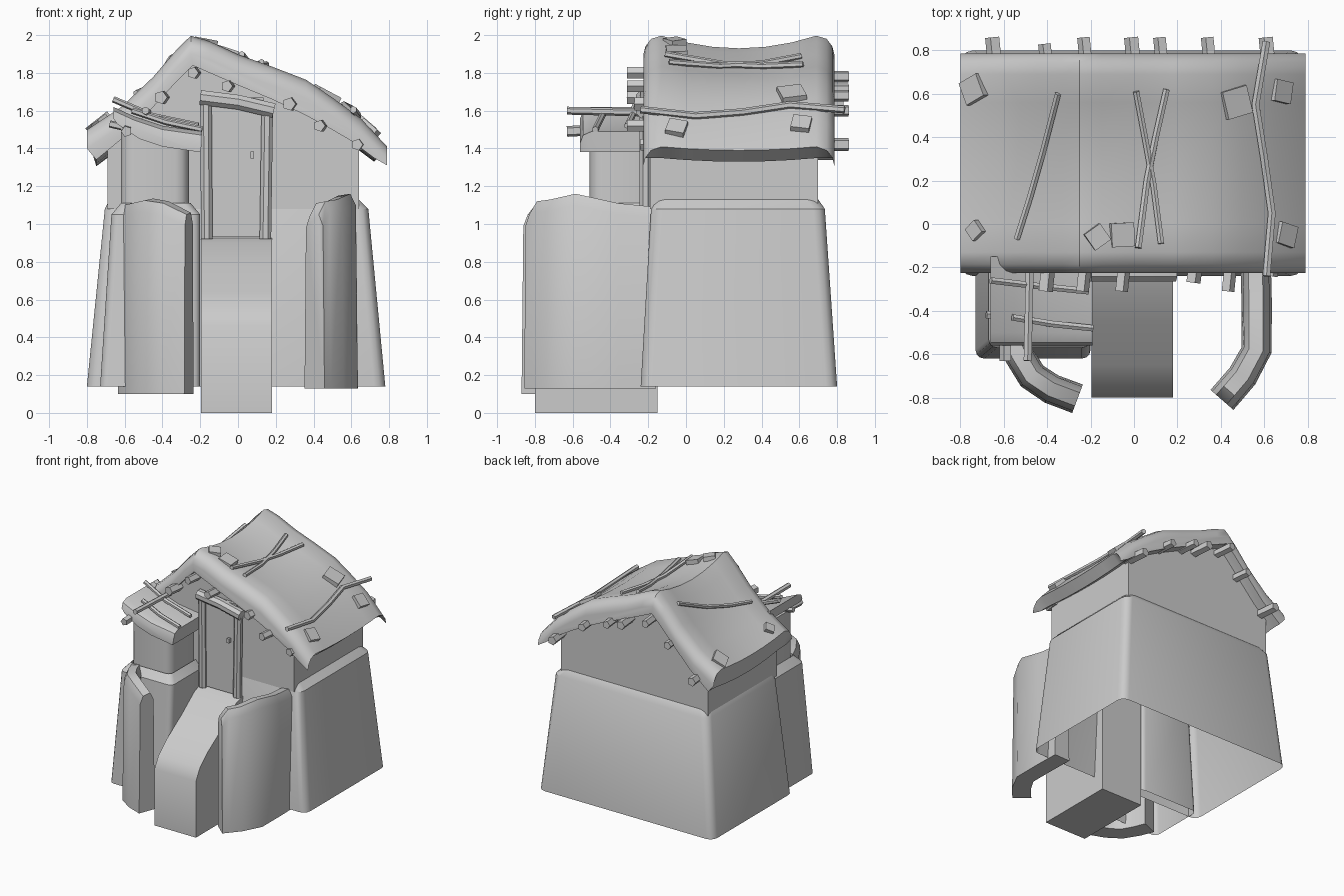
import bpy, bmesh, math
from mathutils import Vector, Matrix


def loft(name, rings, cap=True, angle=35):
    """Skin a list of equal closed rings into one object."""
    bm = bmesh.new()
    vs = [[bm.verts.new(p) for p in r] for r in rings]
    n = len(vs[0])
    for a, b in zip(vs, vs[1:]):
        for i in range(n):
            j = (i + 1) % n
            bm.faces.new((a[i], a[j], b[j], b[i]))
    if cap:
        bm.faces.new(vs[0][::-1])
        bm.faces.new(vs[-1])
    bmesh.ops.recalc_face_normals(bm, faces=bm.faces)
    me = bpy.data.meshes.new(name)
    bm.to_mesh(me)
    bm.free()
    ob = bpy.data.objects.new(name, me)
    bpy.context.collection.objects.link(ob)
    bpy.ops.object.select_all(action='DESELECT')
    ob.select_set(True)
    bpy.context.view_layer.objects.active = ob
    bpy.ops.object.shade_smooth_by_angle(angle=math.radians(angle))
    return ob


def rounded_rect(x0, x1, y0, y1, z, r=0.06, seg=3):
    pts = []
    for cx, cy, a0 in ((x1 - r, y1 - r, 0), (x0 + r, y1 - r, 90),
                       (x0 + r, y0 + r, 180), (x1 - r, y0 + r, 270)):
        for k in range(seg + 1):
            a = math.radians(a0 + 90 * k / seg)
            pts.append((cx + r * math.cos(a), cy + r * math.sin(a), z))
    return pts


def log(name, path, r, sides=6, taper=1.0):
    """Round stick along a path."""
    path = [Vector(p) for p in path]
    rings = []
    for i, p in enumerate(path):
        t = (path[min(i + 1, len(path) - 1)] - path[max(i - 1, 0)]).normalized()
        u = t.cross(Vector((0, 0, 1)) if abs(t.z) < 0.9 else Vector((0, 1, 0))).normalized()
        v = t.cross(u)
        rr = r * (1 + (taper - 1) * i / (len(path) - 1))
        rings.append([p + (u * math.cos(a) + v * math.sin(a)) * rr
                      for a in (math.tau * (k + 0.5) / sides for k in range(sides))])
    return loft(name, rings)


def box(name, center, size, rot=None):
    x, y, z = (s / 2 for s in size)
    m = Matrix.Translation(center) @ (rot or Matrix.Identity(4))
    return loft(name, [[m @ Vector(p) for p in
                ((-x, -y, h), (x, -y, h), (x, y, h), (-x, y, h))] for h in (-z, z)])


# Stone base and upper walls with gables
loft("stone_base", [rounded_rect(-0.80, 0.78, -0.24, 0.80, 0.14),
                    rounded_rect(-0.705, 0.69, -0.185, 0.735, 1.08),
                    rounded_rect(-0.68, 0.64, -0.17, 0.70, 1.13)], cap=False)
GABLE = [(-0.69, 1.08), (-0.69, 1.46), (-0.25, 1.89), (0.2, 1.72), (0.64, 1.47), (0.64, 1.08)]
loft("upper_walls", [[(x, y, z) for x, z in GABLE] for y in (-0.19, 0.70)])

# Bay on the left of the door
loft("bay_base", [rounded_rect(-0.73, -0.2, -0.62, -0.15, 0.14, 0.04),
                  rounded_rect(-0.67, -0.2, -0.57, -0.15, 1.05, 0.04),
                  rounded_rect(-0.62, -0.25, -0.52, -0.15, 1.11, 0.04)], cap=False)
loft("bay_wall", [rounded_rect(-0.62, -0.26, -0.51, -0.15, z, 0.07) for z in (1.09, 1.5)])

# Sagging main roof
TOP = [(-0.80, 1.50), (-0.62, 1.62), (-0.45, 1.78), (-0.33, 1.92), (-0.25, 2.0), (-0.15, 1.97),
       (0.0, 1.90), (0.18, 1.835), (0.36, 1.765), (0.5, 1.67), (0.65, 1.56), (0.79, 1.41)]
BOTTOM = [(0.72, 1.35), (0.6, 1.44), (0.48, 1.51), (0.35, 1.58), (0.18, 1.66), (0.0, 1.735),
          (-0.15, 1.80), (-0.24, 1.84), (-0.32, 1.76), (-0.43, 1.64), (-0.58, 1.48), (-0.75, 1.34)]


def sag(x, y):
    s = max(0, 1 - ((y - 0.28) / 0.42) ** 2)
    return s * (0.02 + 0.05 * max(0, 1 - abs(x + 0.25) / 0.7))


def roof_z(x, y):
    for (x0, z0), (x1, z1) in zip(TOP, TOP[1:]):
        if x <= x1:
            break
    return z0 + (z1 - z0) * (x - x0) / (x1 - x0) - sag(x, y)


STATIONS = [(-0.225, 0.10), (-0.215, 0.06), (-0.185, 0.02), (-0.13, 0), (0.0, 0), (0.14, 0), (0.28, 0),
            (0.42, 0), (0.56, 0), (0.69, 0), (0.745, 0.02), (0.775, 0.06), (0.785, 0.10)]
loft("main_roof", [[(x, y, z - sag(x, y) - d) for x, z in TOP] +
                   [(x, y, z - sag(x, y)) for x, z in BOTTOM] for y, d in STATIONS], angle=40)

# Bay roof sloping down to the door
BAY_TOP = [(-0.66, 1.62), (-0.55, 1.57), (-0.4, 1.52), (-0.19, 1.49)]
BAY_BOTTOM = [(-0.20, 1.38), (-0.40, 1.41), (-0.52, 1.45), (-0.64, 1.53)]
loft("bay_roof", [[(x, y, z - d) for x, z in BAY_TOP] + [(x, y, z) for x, z in BAY_BOTTOM]
                  for y, d in ((-0.56, 0.06), (-0.545, 0.02), (-0.5, 0), (-0.15, 0))], angle=40)

# Ramp up to the door
RAMP = [(-0.15, 0.0), (-0.80, 0.0), (-0.80, 0.46), (-0.75, 0.55), (-0.65, 0.64), (-0.45, 0.77),
        (-0.28, 0.9), (-0.15, 0.94)]
loft("ramp", [[(x, y, z) for y, z in RAMP] for x in (-0.195, 0.18)])


# Curved garden walls either side of the ramp
def wing_wall(name, path, floor):
    rings = []
    pts = [Vector((x, y, 0)) for x, y, _ in path]
    for i, p in enumerate(pts):
        t = (pts[min(i + 1, len(pts) - 1)] - pts[max(i - 1, 0)]).normalized()
        n = Vector((-t.y, t.x, 0))
        top = path[i][2]
        rings.append([p + n * w + Vector((0, 0, z)) for w, z in
                      ((-0.07, floor), (-0.06, top - 0.07), (-0.035, top - 0.01),
                       (0.03, top), (0.06, top - 0.06), (0.07, floor))])
    loft(name, rings, angle=40)


wing_wall("right_wing_wall", [(0.56, -0.16, 1.09), (0.565, -0.36, 1.11), (0.565, -0.58, 1.16),
                              (0.50, -0.70, 1.13), (0.44, -0.77, 1.12), (0.405, -0.81, 1.05)], 0.13)
wing_wall("left_wing_wall", [(-0.57, -0.50, 1.11), (-0.53, -0.60, 1.12), (-0.47, -0.70, 1.135),
                             (-0.38, -0.76, 1.12), (-0.26, -0.805, 1.06)], 0.1)

# Door, frame and handle
box("door", (-0.01, -0.19, 1.30), (0.29, 0.05, 0.74))
log("left_door_post", [(-0.165, -0.215, 0.92), (-0.17, -0.215, 1.66)], 0.033, 8)
log("right_door_post", [(0.145, -0.215, 0.92), (0.155, -0.215, 1.62)], 0.033, 8)
log("door_lintel", [(-0.2, -0.225, 1.67), (0.0, -0.225, 1.645), (0.19, -0.225, 1.60)], 0.042, 8)
box("door_handle", (0.075, -0.225, 1.365), (0.02, 0.03, 0.035))

# Rafter ends under the roof, front and back
for i, (x, z, y) in enumerate([(-0.41, 1.67, -0.31), (-0.24, 1.80, -0.31), (-0.06, 1.73, -0.31),
                               (0.27, 1.635, -0.27), (0.43, 1.52, -0.31), (0.63, 1.42, -0.24),
                               (-0.65, 1.42, 0.86), (-0.41, 1.64, 0.83), (-0.23, 1.78, 0.86),
                               (-0.01, 1.71, 0.86), (0.12, 1.68, 0.86), (0.34, 1.60, 0.86),
                               (0.61, 1.42, 0.86)]):
    inner = -0.12 if y < 0 else 0.66
    log(f"rafter_end_{i}", [(x + 0.02, inner, z), (x, y, z)], 0.032 if i % 3 else 0.036, 5)

# Twigs lying on the roof
for i, (pts, r) in enumerate([
        ([(-0.54, -0.07), (-0.48, 0.12), (-0.42, 0.33), (-0.35, 0.60)], 0.016),
        ([(0.02, -0.11), (0.06, 0.2), (0.10, 0.4), (0.15, 0.62)], 0.017),
        ([(0.125, -0.09), (0.09, 0.18), (0.05, 0.4), (0.01, 0.61)], 0.016),
        ([(0.61, 0.84), (0.56, 0.55), (0.60, 0.3), (0.635, 0.05), (0.61, -0.24)], 0.02)]):
    log(f"roof_twig_{i}", [(x, y, roof_z(x, y) + r * 0.8) for x, y in pts], r)

# Loose shingles on the roof
for i, (x, y, s, a) in enumerate([(-0.74, 0.62, 0.11, 25), (-0.73, -0.03, 0.07, 40), (0.47, 0.56, 0.13, 15),
                                  (0.68, 0.61, 0.10, -10), (-0.17, -0.06, 0.09, 35),
                                  (-0.055, -0.05, 0.11, 3), (0.70, -0.05, 0.10, -15)]):
    slope = (roof_z(x + 0.03, y) - roof_z(x - 0.03, y)) / 0.06
    rot = Matrix.Rotation(-math.atan(slope) - 0.1, 4, 'Y') @ Matrix.Rotation(math.radians(a), 4, 'Z')
    box(f"shingle_{i}", (x, y, roof_z(x, y) + 0.01), (s, s, 0.035), rot)

# Sticks on and under the bay roof
log("bay_stick_back", [(-0.66, -0.26, 1.66), (-0.45, -0.285, 1.57), (-0.21, -0.31, 1.52)], 0.017)
log("bay_stick_front", [(-0.56, -0.43, 1.60), (-0.38, -0.46, 1.54), (-0.19, -0.48, 1.50)], 0.017)
log("bay_cross_stick", [(-0.49, -0.63, 1.60), (-0.48, -0.2, 1.59)], 0.021)
log("bay_rafter_front", [(-0.59, -0.63, 1.49), (-0.59, -0.45, 1.50)], 0.03, 5)
log("bay_rafter_side", [(-0.68, -0.42, 1.53), (-0.55, -0.42, 1.50)], 0.02, 5)
